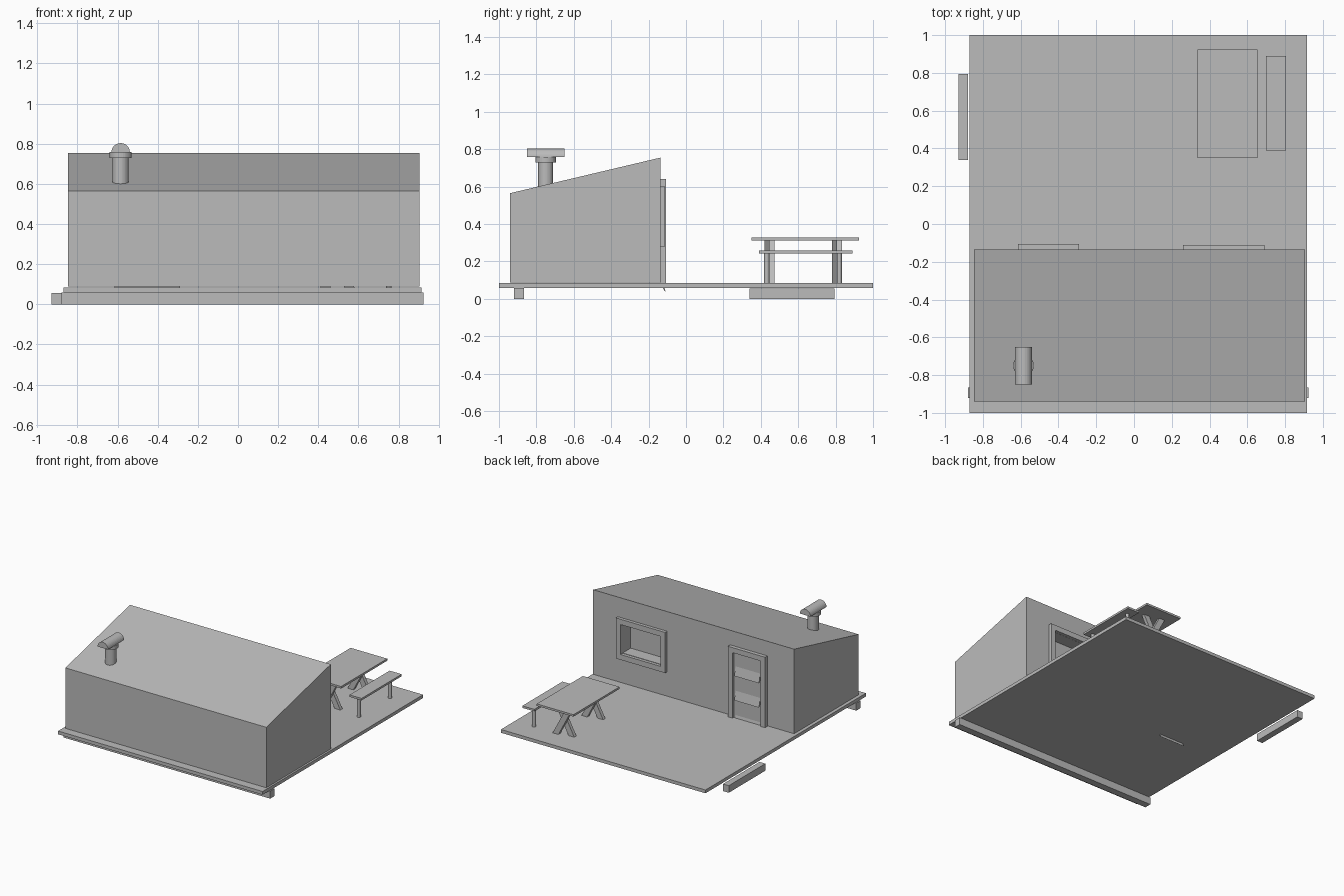
import bpy, bmesh, math
from mathutils import Vector

if "Cube" in bpy.data.objects:
    bpy.data.objects.remove(bpy.data.objects["Cube"])

grey = bpy.data.materials.new("plain grey")
grey.diffuse_color = (0.5, 0.5, 0.5, 1)
grey.use_nodes = True
grey.node_tree.nodes["Principled BSDF"].inputs["Base Color"].default_value = grey.diffuse_color


def finish(name, bm):
    bmesh.ops.recalc_face_normals(bm, faces=bm.faces)
    me = bpy.data.meshes.new(name)
    bm.to_mesh(me)
    bm.free()
    me.materials.append(grey)
    ob = bpy.data.objects.new(name, me)
    bpy.context.collection.objects.link(ob)
    return ob


def add_prism(bm, points, offset):
    """Extrude a closed polygon along an offset vector."""
    face = bm.faces.new([bm.verts.new(p) for p in points])
    ext = bmesh.ops.extrude_face_region(bm, geom=[face], use_keep_orig=True)
    verts = [g for g in ext["geom"] if isinstance(g, bmesh.types.BMVert)]
    bmesh.ops.translate(bm, verts=verts, vec=Vector(offset))


def add_box(bm, x, y, z):
    add_prism(bm, [(x[0], y[0], z[0]), (x[1], y[0], z[0]),
                   (x[1], y[1], z[0]), (x[0], y[1], z[0])], (0, 0, z[1] - z[0]))


def box(name, x, y, z):
    bm = bmesh.new()
    add_box(bm, x, y, z)
    return finish(name, bm)


def prism(name, points, offset):
    bm = bmesh.new()
    add_prism(bm, points, offset)
    return finish(name, bm)


def post(name, x, y, z, r, n=32):
    ring = [(x + r * math.cos(2 * math.pi * i / n),
             y + r * math.sin(2 * math.pi * i / n), z[0]) for i in range(n)]
    return prism(name, ring, (0, 0, z[1] - z[0]))


def frame(name, x, y, z, w, bottom=True):
    """Rectangular trim, optionally without its bottom rail."""
    low = z[0] + w if bottom else z[0]
    bm = bmesh.new()
    add_box(bm, (x[0], x[0] + w), y, (low, z[1] - w))
    add_box(bm, (x[1] - w, x[1]), y, (low, z[1] - w))
    add_box(bm, x, y, (z[1] - w, z[1]))
    if bottom:
        add_box(bm, x, y, (z[0], low))
    return finish(name, bm)


# Deck with its support beam and low step
box("deck", (-0.87, 0.915), (-1, 1), (0.058, 0.084))
box("support_beam", (-0.88, 0.925), (-0.92, -0.865), (0, 0.058))
box("step", (-0.93, -0.88), (0.34, 0.795), (0, 0.056))

# Cabin body with a sloping roof and a deep window recess
WALL = -0.136
cabin = prism("cabin", [(-0.848, -0.94, 0.088), (-0.848, WALL, 0.088),
                        (-0.848, WALL, 0.755), (-0.848, -0.94, 0.565)], (1.753, 0, 0))
cutter = box("window_cutter", (0.302, 0.648), (WALL - 0.1, 0), (0.325, 0.557))
cutter.hide_render = True
mod = cabin.modifiers.new("window recess", "BOOLEAN")
mod.operation, mod.object, mod.solver = "DIFFERENCE", cutter, "EXACT"
bpy.context.view_layer.objects.active = cabin
bpy.ops.object.modifier_apply(modifier=mod.name)
bpy.data.objects.remove(cutter)
frame("window_frame", (0.26, 0.69), (WALL, -0.111), (0.28, 0.6), 0.042)

# Door with trim and three sloping ledges
frame("door_frame", (-0.615, -0.29), (WALL, -0.107), (0.084, 0.64), 0.04, bottom=False)
box("door_panel", (-0.575, -0.33), (WALL, -0.125), (0.084, 0.6))
for i in range(3):
    tip = 0.035 + 0.192 * i
    prism("door_ledge", [(-0.56, -0.126, tip + 0.075), (-0.56, -0.109, tip),
                         (-0.56, -0.126, tip + 0.025)], (0.215, 0, 0))

# Chimney pipe, collar and half-round cowl
CX, CY = -0.585, -0.75
post("chimney_pipe", CX, CY, (0.6, 0.73), 0.04)
post("chimney_collar", CX, CY, (0.73, 0.758), 0.055)
arc = [(CX + 0.046 * math.cos(math.pi * i / 16), -0.85,
        0.757 + 0.046 * math.sin(math.pi * i / 16)) for i in range(17)]
prism("chimney_cowl", arc, (0, 0.2, 0))

# Picnic table with crossed legs
box("table_top", (0.335, 0.655), (0.35, 0.925), (0.311, 0.327))
for y in (0.42, 0.78):
    for k, (foot, head) in enumerate(((0.435, 0.555), (0.555, 0.435))):
        prism("table_leg", [(foot - 0.025, y + 0.027 * k, 0.084), (foot + 0.025, y + 0.027 * k, 0.084),
                            (head + 0.025, y + 0.027 * k, 0.311), (head - 0.025, y + 0.027 * k, 0.311)],
              (0, 0.027, 0))

# Bench on round posts
box("bench_seat", (0.7, 0.805), (0.39, 0.89), (0.242, 0.258))
for y in (0.432, 0.82):
    post("bench_leg", 0.752, y, (0.084, 0.242), 0.014, 24)
